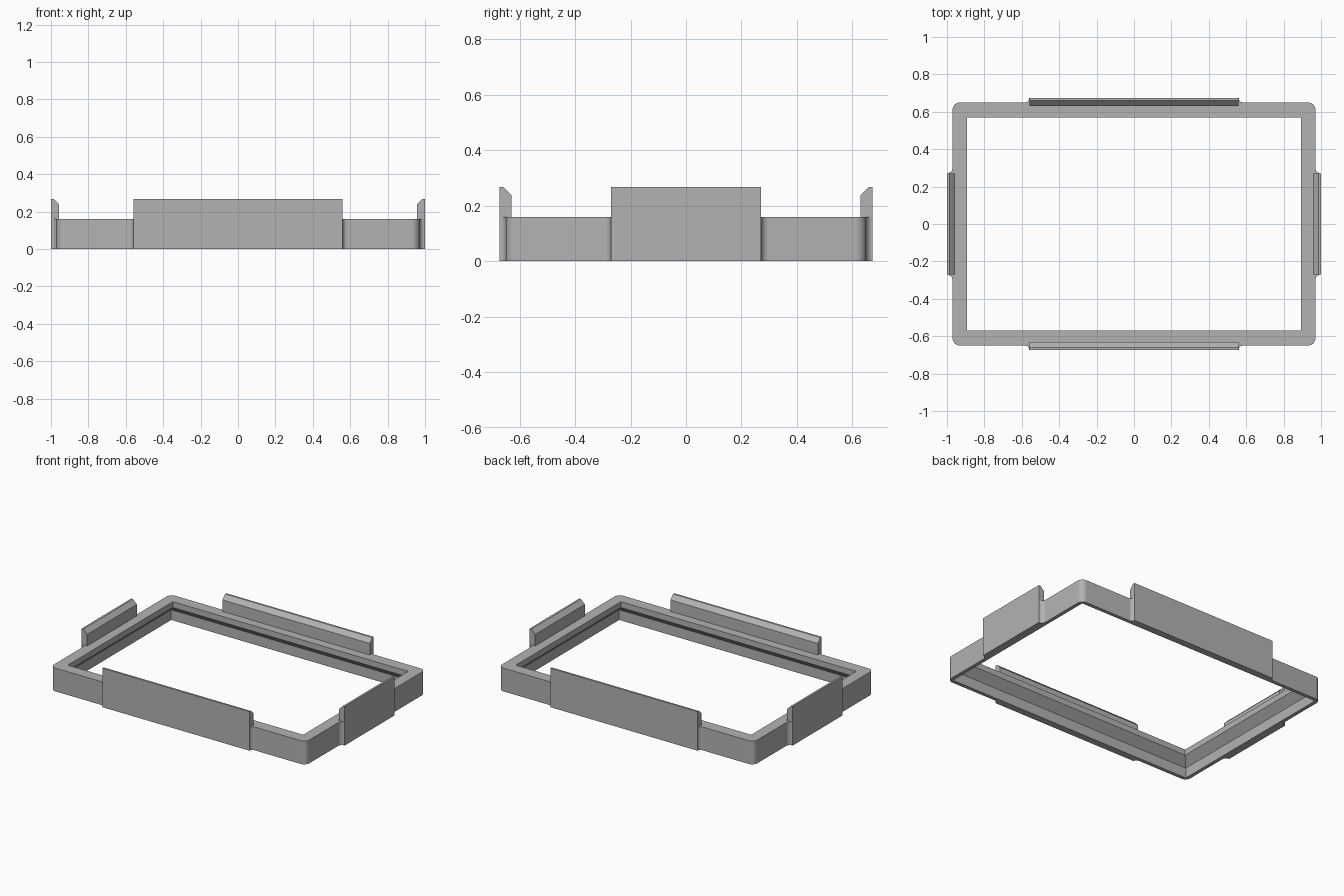
import bpy, bmesh, math
from mathutils import Vector

cube = bpy.data.objects.get("Cube")
if cube:
    bpy.data.objects.remove(cube, do_unlink=True)

FRAME_X, FRAME_Y = 0.97, 0.65        # outer half sizes of the frame
LIP_X, LIP_Y = 0.894, 0.57           # half sizes of the opening
TAB_X, TAB_Y = 1.0, 0.673            # outer faces of the tabs
LONG, SHORT = 0.56, 0.27             # half lengths of the tabs
HEIGHT, TAB_TOP = 0.16, 0.268
CORNER, RIM = 0.04, 0.025            # corner radius, bottom rim width

grey = bpy.data.materials.new("plain grey")
grey.use_nodes = True
colour = (0.45, 0.45, 0.45, 1)
grey.diffuse_color = colour
grey.node_tree.nodes["Principled BSDF"].inputs["Base Color"].default_value = colour


def make_object(name, bm):
    bmesh.ops.recalc_face_normals(bm, faces=bm.faces)
    mesh = bpy.data.meshes.new(name)
    bm.to_mesh(mesh)
    bm.free()
    mesh.materials.append(grey)
    obj = bpy.data.objects.new(name, mesh)
    bpy.context.collection.objects.link(obj)
    return obj


def loft(name, loops):
    """Closed solid through matching loops of points."""
    bm = bmesh.new()
    rings = [[bm.verts.new(p) for p in loop] for loop in loops]
    n = len(rings[0])
    for a, b in zip(rings, rings[1:]):
        for i in range(n):
            j = (i + 1) % n
            bm.faces.new((a[i], a[j], b[j], b[i]))
    bm.faces.new(rings[0])
    bm.faces.new(rings[-1])
    return make_object(name, bm)


def arc(cx, cy, rx, ry, start, end, steps=8):
    angles = [math.radians(start + (end - start) * i / steps) for i in range(steps + 1)]
    return [(cx + rx * math.cos(a), cy + ry * math.sin(a)) for a in angles]


def rectangle(x, y, z):
    return [(x, y, z), (-x, y, z), (-x, -y, z), (x, -y, z)]


# Outline of one quarter: side tab, fillet, round corner, fillet, back tab
dx, dy = TAB_X - FRAME_X, TAB_Y - FRAME_Y
quarter = [(TAB_X, SHORT)]
quarter += arc(TAB_X, SHORT + dx, dx, dx, 270, 180)
quarter += arc(FRAME_X - CORNER, FRAME_Y - CORNER, CORNER, CORNER, 0, 90)
quarter += arc(LONG + dy, TAB_Y, dy, dy, 270, 180)
quarter = [p for i, p in enumerate(quarter)
           if i == 0 or (Vector(p) - Vector(quarter[i - 1])).length > 1e-4]
outline = quarter + [(-x, y) for x, y in reversed(quarter)]
outline += [(-x, -y) for x, y in outline]

frame = loft("frame", [[(x, y, z) for x, y in outline] for z in (0, HEIGHT)])

# Opening: wide below, sloping in to a narrow lip at the top
wide_x, wide_y = FRAME_X - RIM, FRAME_Y - RIM
cutter = loft("opening_cutter", [
    rectangle(wide_x, wide_y, -0.1), rectangle(wide_x, wide_y, 0.07),
    rectangle(LIP_X, LIP_Y, 0.12), rectangle(LIP_X, LIP_Y, 0.3)])
cutter.hide_render = True
cut = frame.modifiers.new("opening", "BOOLEAN")
cut.operation, cut.solver, cut.object = "DIFFERENCE", "EXACT", cutter
bpy.context.view_layer.objects.active = frame
frame.select_set(True)
bpy.ops.object.modifier_apply(modifier=cut.name)
bpy.data.objects.remove(cutter, do_unlink=True)
bpy.ops.object.shade_smooth_by_angle(angle=math.radians(30))

# Tabs: upright strips with the inner top edge sloped
def make_tab(name, outer, length, turn):
    thick, flat = 0.043, 0.014
    drop = thick - flat
    profile = [(outer, HEIGHT), (outer, TAB_TOP), (outer - flat, TAB_TOP),
               (outer - thick, TAB_TOP - drop), (outer - thick, HEIGHT)]
    tab = loft(name, [[(r, s * length, z) for r, z in profile] for s in (-1, 1)])
    tab.rotation_euler.z = math.radians(turn)


make_tab("left_tab", TAB_X, SHORT, 0)
make_tab("back_tab", TAB_Y, LONG, 90)
make_tab("right_tab", TAB_X, SHORT, 180)
make_tab("front_tab", TAB_Y, LONG, 270)
